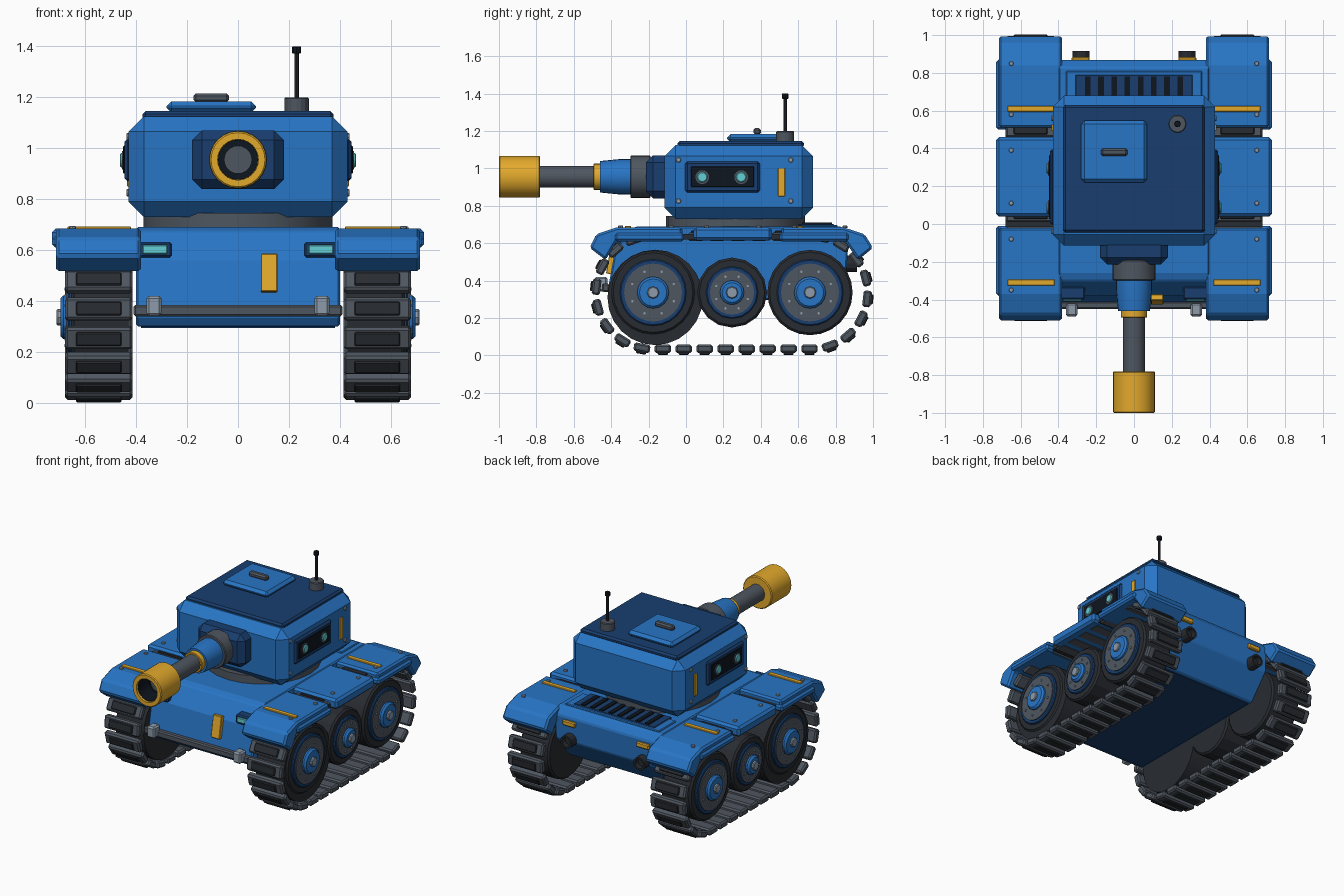
import bpy, bmesh
from math import pi, radians, cos, sin
from mathutils import Matrix, Vector

if "Cube" in bpy.data.objects:
    bpy.data.objects.remove(bpy.data.objects["Cube"])


def mat(name, r, g, b):
    m = bpy.data.materials.new(name)
    m.diffuse_color = [(c / 255) ** 2.2 for c in (r, g, b)] + [1]
    m.use_nodes = True
    m.node_tree.nodes["Principled BSDF"].inputs["Base Color"].default_value = m.diffuse_color
    return m


BLUE = mat("blue", 44, 116, 196)
NAVY = mat("navy", 30, 64, 110)
DARK = mat("dark", 44, 47, 52)
BLACK = mat("black", 22, 28, 36)
STEEL = mat("steel", 80, 87, 96)
LIGHT = mat("light_steel", 140, 154, 168)
GOLD = mat("gold", 226, 168, 48)
CYAN = mat("cyan", 100, 205, 212)


def finish(name, bm, m, bevel=0, smooth=False):
    bmesh.ops.recalc_face_normals(bm, faces=bm.faces)
    me = bpy.data.meshes.new(name)
    bm.to_mesh(me)
    bm.free()
    me.materials.append(m)
    if smooth:
        me.shade_smooth()
        me.set_sharp_from_angle(angle=radians(20))
    ob = bpy.data.objects.new(name, me)
    bpy.context.collection.objects.link(ob)
    if bevel:
        mod = ob.modifiers.new("chamfer", "BEVEL")
        mod.width, mod.segments, mod.limit_method = bevel, 1, "ANGLE"
    return ob


def box(name, x, y, z, m, bevel=0, tilt=0):
    """Box from (min, max) ranges, tilted about x."""
    c = Vector([(a + b) / 2 for a, b in (x, y, z)])
    d = [abs(b - a) for a, b in (x, y, z)]
    bm = bmesh.new()
    bmesh.ops.create_cube(bm, size=1, matrix=Matrix.Translation(c)
                          @ Matrix.Rotation(radians(tilt), 4, "X") @ Matrix.Diagonal((*d, 1)))
    return finish(name, bm, m, bevel)


def prism(name, pts, x0, x1, m, bevel=0):
    """Extrude a (y, z) profile from x0 to x1."""
    bm = bmesh.new()
    f = bm.faces.new([bm.verts.new((x0, y, z)) for y, z in pts])
    r = bmesh.ops.extrude_face_region(bm, geom=[f])
    bmesh.ops.translate(bm, vec=(x1 - x0, 0, 0),
                        verts=[v for v in r["geom"] if isinstance(v, bmesh.types.BMVert)])
    return finish(name, bm, m, bevel)


def lathe(name, prof, origin, axis, m, n=24):
    """Revolve (radius, distance) points about an axis through origin."""
    bm = bmesh.new()
    vs = [bm.verts.new((r, 0, t)) for r, t in prof]
    es = [bm.edges.new(p) for p in zip(vs, vs[1:])]
    bmesh.ops.spin(bm, geom=vs + es, axis=(0, 0, 1), cent=(0, 0, 0), angle=2 * pi, steps=n)
    bmesh.ops.remove_doubles(bm, verts=bm.verts, dist=1e-5)
    q = Vector(axis).to_track_quat("Z", "Y").to_matrix().to_4x4()
    bm.transform(Matrix.Translation(origin) @ q)
    return finish(name, bm, m, smooth=True)


def cyl(name, r, t0, t1, origin, axis, m, n=24, ch=0.0):
    return lathe(name, [(0, t0), (r - ch, t0), (r, t0 + ch), (r, t1 - ch), (r - ch, t1), (0, t1)]
                 if ch else [(0, t0), (r, t0), (r, t1), (0, t1)], origin, axis, m, n)


# hull
prism("hull", [(-.39, .30), (-.42, .34), (-.38, .56), (-.30, .675), (-.26, .69), (.83, .69),
               (.87, .64), (.86, .47), (.72, .30)], -.40, .40, BLUE, .008)
box("belly_plate", (-.38, .38), (-.37, .70), (.295, .31), NAVY)
box("front_bumper", (-.41, .41), (-.45, -.41), (.34, .385), STEEL, .008)
box("front_stripe", (.09, .155), (-.415, -.385), (.435, .585), GOLD, .003, -10)
box("engine_deck", (-.36, .36), (.62, .81), (.685, .698), BLUE, .005)
box("grille_bed", (-.31, .31), (.60, .79), (.69, .703), NAVY, .004)
for i in range(8):
    x = -.245 + .07 * i
    box("grille_slot", (x - .015, x + .015), (.62, .78), (.70, .71), BLACK)

# track loop placement: stadium path
R, Y0, Y1, ZC, N = .30, -.18, .67, .335, 32
L = Y1 - Y0
PER = 2 * L + 2 * pi * R


def track_frame(d):
    """Matrix with local z pointing outward at path distance d."""
    if d < L:
        y, z, a = Y0 + d, ZC - R, pi
    elif d < L + pi * R:
        t = (d - L) / R
        y, z, a = Y1 + R * sin(t), ZC - R * cos(t), pi + t
    elif d < 2 * L + pi * R:
        y, z, a = Y1 - (d - L - pi * R), ZC + R, 0
    else:
        t = (d - 2 * L - pi * R) / R
        y, z, a = Y0 - R * sin(t), ZC + R * cos(t), t
    return Matrix.Translation((0, y, z)) @ Matrix.Rotation(a, 4, "X")


def track_part(name, x, width, length, thick, out, m, bevel):
    bm = bmesh.new()
    for i in range(N):
        bmesh.ops.create_cube(bm, size=1, matrix=Matrix.Translation((x, 0, 0))
                              @ track_frame((i + .5) * PER / N) @ Matrix.Translation((0, 0, out))
                              @ Matrix.Diagonal((width, length, thick, 1)))
    finish(name, bm, m, bevel)


def wheel(name, s, y, z, tyre, rim, disc, hub, n):
    o, ax = (0, y, z), (s, 0, 0)
    cyl(name + "_tyre", tyre, .43, .655, o, ax, DARK, n, .012)
    cyl(name + "_rim", rim, .60, .668, o, ax, NAVY, n, .006)
    cyl(name + "_disc", disc, .60, .675, o, ax, STEEL)
    cyl(name + "_hub", hub, .62, .698, o, ax, BLUE, 16, .012)
    cyl(name + "_cap", .033, .68, .712, o, ax, LIGHT, 8, .005)
    for k in range(8):
        a = (k + .5) * pi / 4
        r = (disc + hub) / 2
        cyl(name + "_bolt", .007, .67, .681, (0, y + r * cos(a), z + r * sin(a)), ax, LIGHT, 6)


for s in (1, -1):
    X = lambda a, b: tuple(sorted((s * a, s * b)))
    # running gear
    track_part("track_links", s * .547, .265, .088, .045, 0, STEEL, .010)
    track_part("track_pads", s * .547, .18, .055, .02, .023, DARK, .005)
    cyl("front_drum", .255, .43, .645, (0, -.165, .31), (s, 0, 0), DARK)
    wheel("front_wheel", s, -.176, .336, .225, .178, .155, .085, 24)
    wheel("mid_wheel", s, .246, .336, .187, .14, .118, .065, 16)
    wheel("rear_wheel", s, .663, .336, .228, .178, .155, .085, 24)

    # fenders
    prism("front_fender", [(-.02, .685), (-.37, .685), (-.48, .648), (-.515, .575), (-.43, .51),
                           (-.37, .61), (-.02, .61)], s * .38, s * .715, BLUE, .012)
    box("mid_fender", X(.38, .73), (.04, .46), (.615, .685), BLUE, .015)
    prism("rear_fender", [(.51, .685), (.84, .685), (.955, .648), (1.0, .575), (.92, .51),
                          (.85, .61), (.51, .61)], s * .38, s * .715, BLUE, .012)
    box("front_fender_lip", X(.66, .73), (-.38, -.01), (.61, .655), BLUE, .012)
    box("rear_fender_lip", X(.66, .73), (.50, .87), (.61, .655), BLUE, .012)
    for a, b in ((-.03, .05), (.45, .52)):
        box("fender_joint", X(.40, .68), (a, b), (.62, .65), DARK)
    for y in (-.31, .61):
        box("fender_stripe", X(.42, .67), (y - .016, y + .016), (.68, .693), GOLD, .003)
    for y in (-.35, -.08, .11, .39, .58, .85):
        cyl("fender_rivet", .013, .68, .695, (s * .65, y, 0), (0, 0, 1), LIGHT, 8, .003)

    # front and rear hull fittings
    box("headlight_housing", X(.26, .39), (-.40, -.33), (.57, .632), NAVY, .008)
    box("headlight_lens", X(.277, .375), (-.41, -.38), (.585, .62), CYAN, .004)
    box("tow_bracket", X(.30, .36), (-.49, -.42), (.342, .42), LIGHT, .010)
    box("tail_light", X(.235, .33), (.84, .885), (.585, .62), GOLD, .006)
    lathe("exhaust", [(0, .83), (.045, .83), (.045, .915), (.032, .915), (.032, .88), (0, .88)],
          (s * .28, 0, .49), (0, 1, 0), DARK, 12)

    # turret side sensors
    box("sensor_frame", X(.42, .446), (-.005, .395), (.87, 1.037), NAVY, .012)
    box("sensor_panel", X(.43, .451), (.027, .364), (.90, 1.01), BLACK, .003)
    for y in (.087, .295):
        cyl("sensor_ring", .037, .44, .456, (0, y, .953), (s, 0, 0), STEEL, 16)
        cyl("sensor_lens", .028, .45, .464, (0, y, .953), (s, 0, 0), CYAN, 16, .005)
    box("turret_stripe", X(.42, .436), (.493, .528), (.85, 1.0), GOLD, .002)
    for y in (-.04, .56):
        for z in (.825, 1.045):
            cyl("turret_rivet", .014, .42, .438, (0, y, z), (s, 0, 0), LIGHT, 8, .003)

# turret
cyl("turret_ring", .372, .66, .745, (0, .264, 0), (0, 0, 1), STEEL)
box("turret_body", (-.43, .43), (-.115, .68), (.73, 1.125), BLUE, .06)
box("turret_roof", (-.375, .375), (-.045, .63), (1.11, 1.146), NAVY, .012)
box("hatch", (-.28, .07), (.22, .548), (1.14, 1.183), BLUE, .018)
box("hatch_handle", (-.175, -.035), (.36, .40), (1.18, 1.215), STEEL, .010)
cyl("antenna_base", .048, 1.14, 1.20, (.23, .53, 0), (0, 0, 1), STEEL, 16, .005)
cyl("antenna_rod", .009, 1.19, 1.39, (.23, .53, 0), (0, 0, 1), DARK, 8)
cyl("antenna_tip", .018, 1.372, 1.40, (.23, .53, 0), (0, 0, 1), BLACK, 8, .003)

# gun, measured forward along -y
O, F = (0, 0, .955), (0, -1, 0)
box("mantlet", (-.18, .18), (-.215, -.05), (.84, 1.07), NAVY, .038)
cyl("gun_collar", .114, .19, .298, O, F, STEEL, 24, .005)
lathe("gun_sleeve", [(0, .28), (.095, .28), (.095, .35), (.084, .46), (0, .46)], O, F, BLUE)
cyl("gun_ring", .07, .45, .495, O, F, GOLD, 24, .003)
cyl("barrel", .058, .45, .80, O, F, STEEL)
lathe("muzzle", [(.055, .78), (.106, .78), (.112, .786), (.112, .994), (.106, 1), (.08, 1),
                 (.078, .86), (.055, .86), (.055, .78)], O, F, GOLD)
lathe("muzzle_bore", [(.0785, .985), (.0765, .985), (.0765, .865), (0, .865)], O, F, BLACK)
cyl("bore_end", .055, .86, .88, O, F, STEEL)
